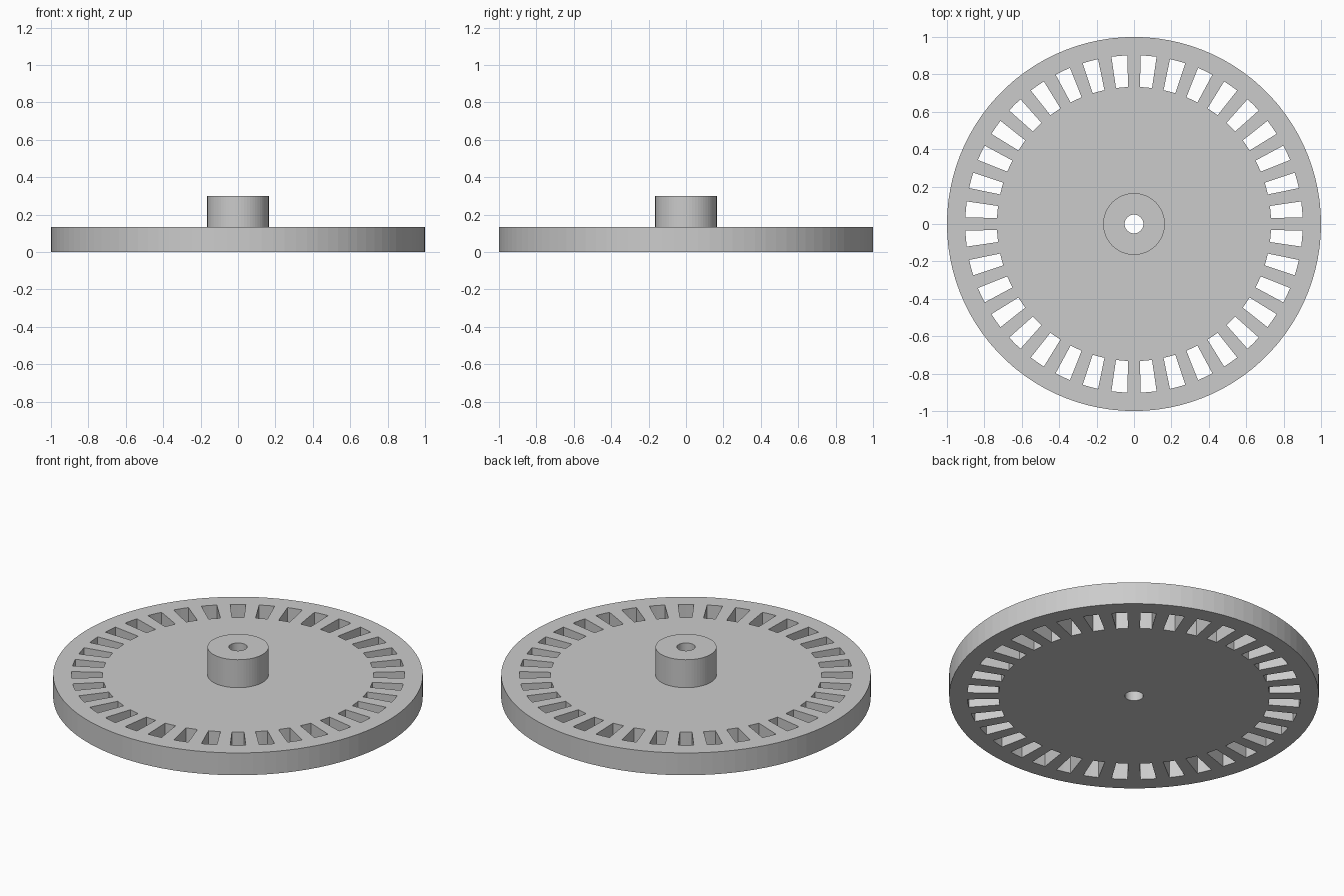
import bpy
import bmesh
from math import cos, sin, radians, tau

cube = bpy.data.objects.get("Cube")
if cube:
    bpy.data.objects.remove(cube, do_unlink=True)

DISC_TOP, HUB_TOP = 0.133, 0.3
BORE, HUB_RADIUS = 0.05, 0.165
SLOT_IN, SLOT_OUT = 0.733, 0.902
SLOTS = 36

grey = bpy.data.materials.new("Plain grey")
grey.use_nodes = True
colour = (0.6, 0.6, 0.6, 1)
grey.diffuse_color = colour
grey.node_tree.nodes["Principled BSDF"].inputs["Base Color"].default_value = colour


def circle(radius, sides):
    return [(radius * cos(tau * i / sides), radius * sin(tau * i / sides))
            for i in range(sides)]


def slot(angle):
    """Outline of one wedge-shaped slot, centred on the given angle."""
    corners = [(SLOT_IN, -2.55), (SLOT_OUT, -2.7), (SLOT_OUT, 0),
               (SLOT_OUT, 2.7), (SLOT_IN, 2.55), (SLOT_IN, 0)]
    return [(r * cos(radians(angle + a)), r * sin(radians(angle + a)))
            for r, a in corners]


def extruded(name, loops, bottom, top):
    """Solid from a filled outline; inner loops become through holes."""
    curve = bpy.data.curves.new(name, "CURVE")
    curve.dimensions = "2D"
    curve.fill_mode = "BOTH"
    curve.extrude = (top - bottom) / 2
    for loop in loops:
        spline = curve.splines.new("POLY")
        spline.points.add(len(loop) - 1)
        for point, (x, y) in zip(spline.points, loop):
            point.co = (x, y, 0, 1)
        spline.use_cyclic_u = True
        spline.use_smooth = False
    source = bpy.data.objects.new(name + "_outline", curve)
    bpy.context.collection.objects.link(source)
    bpy.context.view_layer.update()
    evaluated = source.evaluated_get(bpy.context.evaluated_depsgraph_get())
    mesh = bpy.data.meshes.new_from_object(evaluated)
    bpy.data.objects.remove(source, do_unlink=True)

    # Weld caps to walls and lift to height
    bm = bmesh.new()
    bm.from_mesh(mesh)
    bmesh.ops.remove_doubles(bm, verts=bm.verts, dist=0.0001)
    bmesh.ops.recalc_face_normals(bm, faces=bm.faces)
    bmesh.ops.translate(bm, verts=bm.verts, vec=(0, 0, (bottom + top) / 2))
    for face in bm.faces:
        face.smooth = False
        face.material_index = 0
    bm.to_mesh(mesh)
    bm.free()
    mesh.materials.clear()
    mesh.materials.append(grey)
    mesh.name = name
    obj = bpy.data.objects.new(name, mesh)
    bpy.context.collection.objects.link(obj)
    return obj


# Disc with a ring of slots and a central bore
step = 360 / SLOTS
slots = [slot((i + 0.5) * step) for i in range(SLOTS)]
extruded("slotted_disc", [circle(1, 100), circle(BORE, 48)] + slots, 0, DISC_TOP)

# Raised hub sharing the bore
extruded("hub", [circle(HUB_RADIUS, 64), circle(BORE, 48)], DISC_TOP, HUB_TOP)
